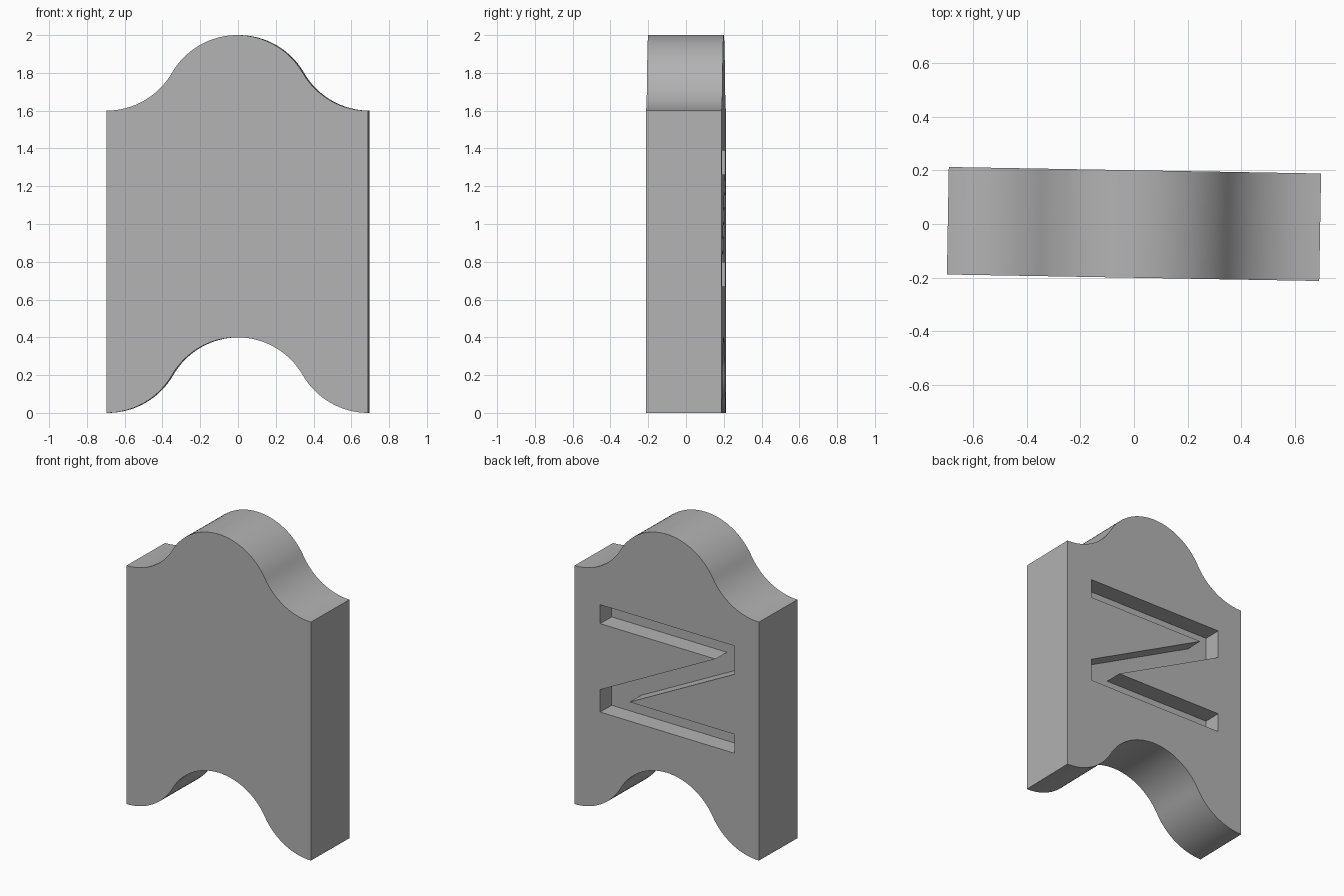
import bpy, bmesh, math

cube = bpy.data.objects.get("Cube")
if cube:
    bpy.data.objects.remove(cube, do_unlink=True)

R = 0.4                                   # radius of every arc in the wavy edge
ARC = math.radians(60)
HALF_W = 2 * R * math.sin(ARC)
HALF_D, SIDE_H, GROOVE = 0.2, 1.6, 0.12
STEPS = 16

grey = bpy.data.materials.new("mid grey")
grey.use_nodes = True
colour = (0.45, 0.45, 0.45, 1)
grey.diffuse_color = colour
grey.node_tree.nodes["Principled BSDF"].inputs["Base Color"].default_value = colour


def prism(name, outline, y0, y1):
    """Extrude an x-z outline from y0 to y1."""
    bm = bmesh.new()
    face = bm.faces.new([bm.verts.new((x, y0, z)) for x, z in outline])
    moved = bmesh.ops.extrude_face_region(bm, geom=[face])["geom"]
    verts = [v for v in moved if isinstance(v, bmesh.types.BMVert)]
    bmesh.ops.translate(bm, verts=verts, vec=(0, y1 - y0, 0))
    bmesh.ops.recalc_face_normals(bm, faces=bm.faces)
    mesh = bpy.data.meshes.new(name)
    bm.to_mesh(mesh)
    bm.free()
    mesh.materials.append(grey)
    obj = bpy.data.objects.new(name, mesh)
    bpy.context.collection.objects.link(obj)
    return obj


# Wavy edge: a concave arc flowing into a convex one, mirrored about the middle
angles = [ARC * i / STEPS for i in range(STEPS + 1)]
half = [(-HALF_W + R * math.sin(t), R - R * math.cos(t)) for t in angles]
half += [(-R * math.sin(t), R * math.cos(t)) for t in reversed(angles[:-1])]
wave = half + [(-x, z) for x, z in reversed(half[:-1])]

# Slab: the same wave forms the foot and the crown
outline = wave + [(x, z + SIDE_H) for x, z in reversed(wave)]
slab = prism("slab", outline, -HALF_D, HALF_D)

# Zigzag groove sunk into the back
zigzag = [(0.5, 1.39), (-0.51, 1.39), (-0.51, 1.2), (0.28, 0.797),
          (-0.51, 0.797), (-0.51, 0.67), (0.5, 0.67), (0.5, 0.82),
          (-0.367, 1.263), (0.5, 1.263)]
cutter = prism("groove_cutter", zigzag, HALF_D - GROOVE, HALF_D + 0.1)
cutter.hide_render = True

cut = slab.modifiers.new("groove", 'BOOLEAN')
cut.operation, cut.solver, cut.object = 'DIFFERENCE', 'EXACT', cutter
bpy.ops.object.select_all(action='DESELECT')
bpy.context.view_layer.objects.active = slab
slab.select_set(True)
bpy.ops.object.modifier_apply(modifier=cut.name)
bpy.data.objects.remove(cutter, do_unlink=True)

# Smooth waves with crisp corners, and a slight turn of the whole slab
bpy.ops.object.shade_smooth_by_angle(angle=math.radians(30))
slab.rotation_euler.z = math.radians(-1)
